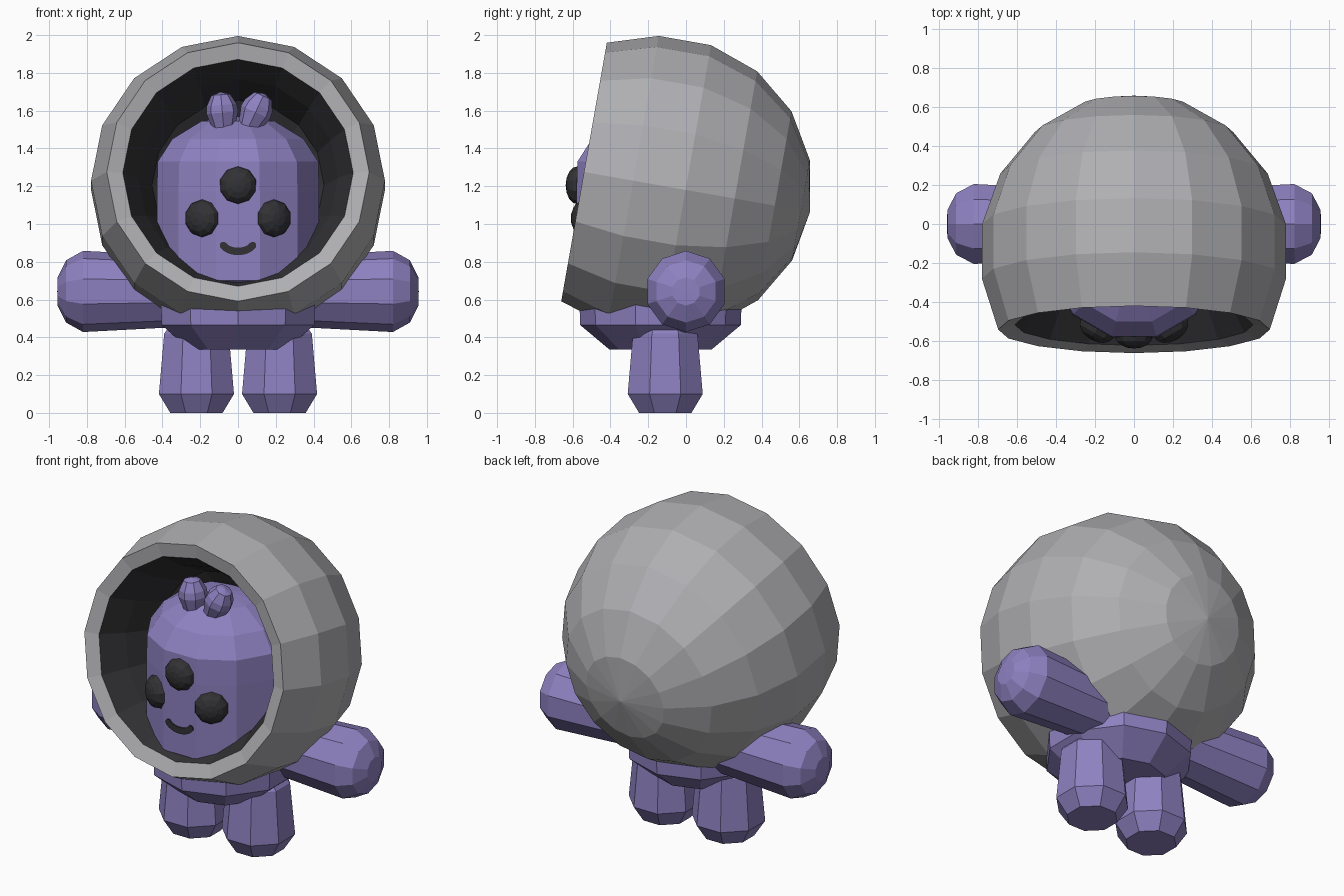
import bpy
import bmesh
from math import sin, cos, pi, radians
from mathutils import Matrix, Vector

cube = bpy.data.objects.get("Cube")
if cube:
    bpy.data.objects.remove(cube, do_unlink=True)


def material(name, rgb):
    m = bpy.data.materials.new(name)
    m.use_nodes = True
    m.diffuse_color = (*rgb, 1)
    m.node_tree.nodes["Principled BSDF"].inputs["Base Color"].default_value = (*rgb, 1)
    return m


PURPLE = material("soft purple", (0.27, 0.22, 0.53))
GREY = material("light grey", (0.43, 0.43, 0.45))
DARK = material("charcoal", (0.032, 0.032, 0.036))


def finish(name, bm, matrix, mats):
    """Turn a bmesh into a flat shaded object."""
    bmesh.ops.remove_doubles(bm, verts=bm.verts, dist=0.0005)
    bmesh.ops.transform(bm, matrix=matrix, verts=bm.verts)
    bmesh.ops.recalc_face_normals(bm, faces=bm.faces)
    mesh = bpy.data.meshes.new(name)
    bm.to_mesh(mesh)
    bm.free()
    for m in mats:
        mesh.materials.append(m)
    obj = bpy.data.objects.new(name, mesh)
    bpy.context.collection.objects.link(obj)
    return obj


def lathe(name, profile, sides, matrix, mats, turn=0.0, second_from=None):
    """Spin (radius, height) points about local z; later bands may take the second material."""
    bm = bmesh.new()
    rings = []
    for r, h in profile:
        if r == 0:
            rings.append([bm.verts.new((0, 0, h))] * sides)
        else:
            angles = [2 * pi * (i + turn) / sides for i in range(sides)]
            rings.append([bm.verts.new((r * cos(a), r * sin(a), h)) for a in angles])
    for band, (low, high) in enumerate(zip(rings, rings[1:])):
        for i in range(sides):
            j = (i + 1) % sides
            corners = list(dict.fromkeys([low[i], low[j], high[j], high[i]]))
            face = bm.faces.new(corners)
            if second_from is not None and band >= second_from:
                face.material_index = 1
    # Close flat ends
    for ring, (r, h) in ((rings[0], profile[0]), (rings[-1], profile[-1])):
        if r > 0:
            bm.faces.new(ring)
    return finish(name, bm, matrix, mats)


def place(x, y, z, angle=0, axis="X"):
    return Matrix.Translation((x, y, z)) @ Matrix.Rotation(radians(angle), 4, axis)


# Hood: open sphere tipped back, with a thick rim and a dark lining
shell = [(0.79 * sin(radians(a)), -0.81 * cos(radians(a))) for a in range(0, 121, 20)]
shell[-1] = (0.695, 0.405)
lining = [(0.61, 0.38), (0.53, 0.225), (0.455, 0.01), (0.27, -0.12), (0, -0.17)]
lathe("hood", shell + lining, 16, place(0, -0.141, 1.205, 80), [GREY, DARK],
      second_from=len(shell))

# Head
lathe("head", [(0.30, 0.62), (0.445, 0.70), (0.445, 1.17), (0.44, 1.33), (0.36, 1.45),
               (0.20, 1.545), (0, 1.57)], 12, place(0, -0.15, 0), [PURPLE], turn=0.5)

# Head tufts
tuft = [(0.05, -0.02), (0.085, 0.09), (0.08, 0.13), (0.05, 0.185), (0, 0.20)]
lathe("right_tuft", tuft, 8, place(-0.075, -0.33, 1.5, -5, "Y"), [PURPLE])
lathe("left_tuft", tuft, 8, place(0.055, -0.33, 1.51, 25, "Y"), [PURPLE])


# Three eyes
def eye(name, x, y, z, width, turn):
    bm = bmesh.new()
    bmesh.ops.create_uvsphere(bm, u_segments=10, v_segments=8, radius=1)
    scale = Matrix.Diagonal((width, 0.1, 0.062, 1))
    spin = Matrix.Rotation(radians(turn), 4, "Z") @ Matrix.Rotation(radians(90), 4, "X")
    finish(name, bm, Matrix.Translation((x, y, z)) @ spin @ scale, [DARK])


eye("middle_eye", 0, -0.575, 1.205, 0.1, 0)
eye("left_eye", 0.19, -0.537, 1.03, 0.1, 30)
eye("right_eye", -0.19, -0.537, 1.03, 0.1, -30)

# Smile: a thin curved plate with round ends
bm = bmesh.new()
steps = 12
path = []
for i in range(steps + 1):
    a = radians(-155 + 130 * i / steps)
    path.append((Vector((0.085 * cos(a), 0, 0.055 * sin(a))),
                 Vector((cos(a), 0, sin(a)))))
upper = [p - n * 0.02 for p, n in path]
lower = [p + n * 0.02 for p, n in path]


def round_end(p, n, out):
    return [p + n * 0.02 * cos(t) + out * 0.02 * sin(t) for t in (pi / 4, pi / 2, 3 * pi / 4)]


last, first = path[-1], path[0]
end = round_end(*last, Vector((-last[1].z, 0, last[1].x)))
start = round_end(*first, Vector((first[1].z, 0, -first[1].x)))
outline = lower + end + upper[::-1] + start[::-1]
face = bm.faces.new([bm.verts.new(p) for p in outline])
extruded = bmesh.ops.extrude_face_region(bm, geom=[face])["geom"]
bmesh.ops.translate(bm, vec=(0, -0.009, 0),
                    verts=[v for v in extruded if isinstance(v, bmesh.types.BMVert)])
finish("smile", bm, place(0, -0.578, 0.91), [DARK])

# Torso
lathe("torso", [(0.27, 0.335), (0.425, 0.465), (0.43, 0.6)], 10,
      place(0, -0.135, 0), [PURPLE], turn=0.5)

# Arms and legs on both sides
arm = [(0.185, 0.25), (0.215, 0.82), (0.165, 0.91), (0.075, 0.955), (0, 0.957)]
leg = [(0.15, 0), (0.215, 0.1), (0.185, 0.42), (0.12, 0.5)]
for side, s in (("left", 1), ("right", -1)):
    lathe(side + "_arm", arm, 10, place(0, 0, 0.643, 90 * s, "Y"), [PURPLE])
    lathe(side + "_leg", leg, 8, place(0.22 * s, -0.11, 0), [PURPLE], turn=0.5)
